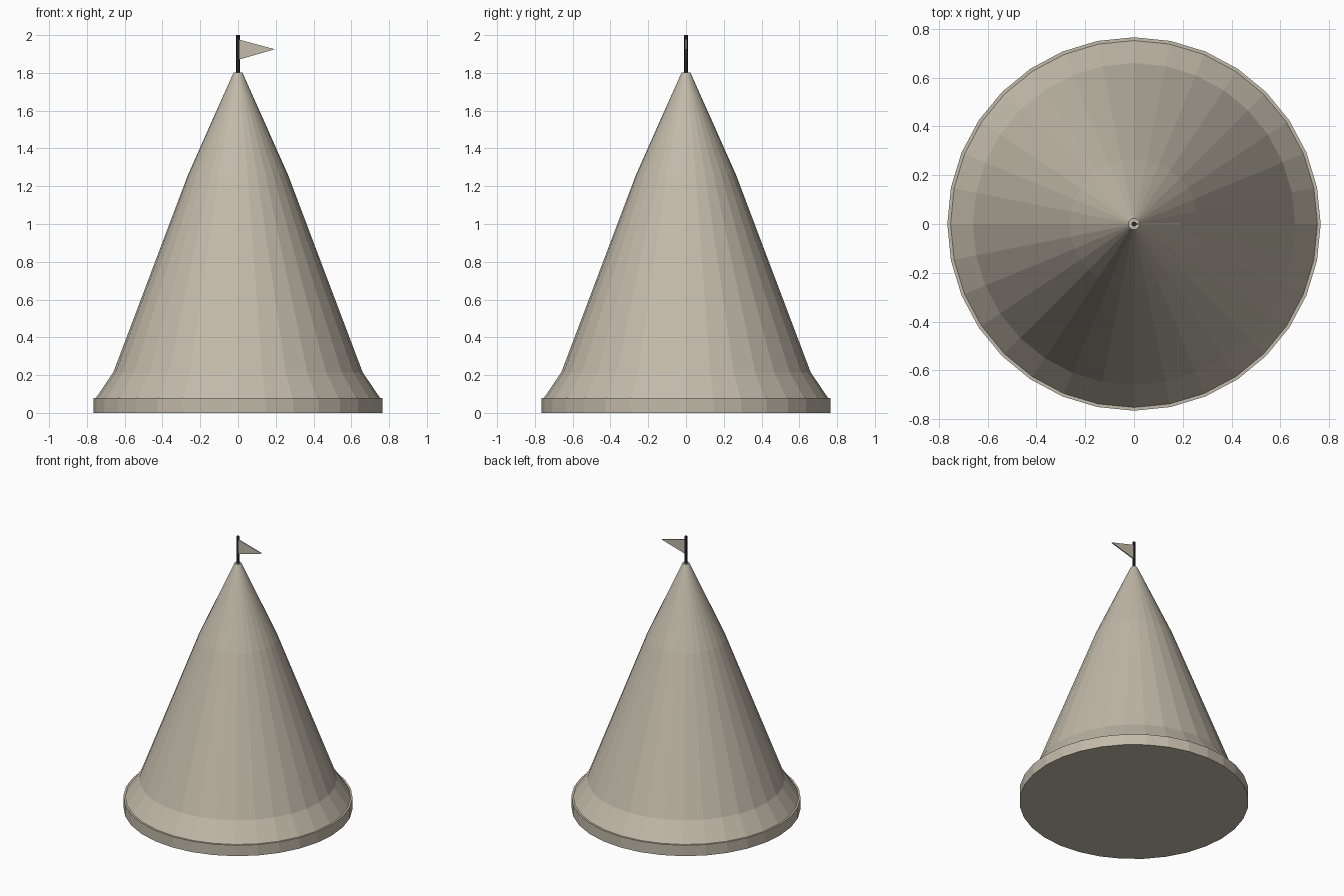
import bpy, bmesh, math

if "Cube" in bpy.data.objects:
    bpy.data.objects.remove(bpy.data.objects["Cube"])


def material(name, rgb):
    m = bpy.data.materials.new(name)
    m.diffuse_color = (*rgb, 1)
    m.use_nodes = True
    m.node_tree.nodes["Principled BSDF"].inputs["Base Color"].default_value = m.diffuse_color
    return m


canvas = material("canvas tan", (0.54, 0.49, 0.40))
iron = material("dark iron", (0.02, 0.026, 0.035))


def finish(name, bm, mat):
    bmesh.ops.recalc_face_normals(bm, faces=bm.faces)
    mesh = bpy.data.meshes.new(name)
    bm.to_mesh(mesh)
    bm.free()
    mesh.materials.append(mat)
    bpy.context.collection.objects.link(bpy.data.objects.new(name, mesh))


def lathe(name, profile, sides, mat):
    """Capped, flat-faced turned shape from (radius, height) pairs."""
    bm = bmesh.new()
    rings = []
    for r, z in profile:
        angles = [math.tau * i / sides for i in range(sides)]
        rings.append([bm.verts.new((r * math.cos(a), r * math.sin(a), z)) for a in angles])
    for low, high in zip(rings, rings[1:]):
        for i in range(sides):
            j = (i + 1) % sides
            bm.faces.new((low[i], low[j], high[j], high[i]))
    bm.faces.new(rings[0][::-1])
    bm.faces.new(rings[-1])
    finish(name, bm, mat)


# Round base, flared roof and pole
lathe("base_rim", [(0.765, 0), (0.765, 0.08)], 32, canvas)
lathe("cone_roof", [(0.753, 0.078), (0.66, 0.215), (0.265, 1.26), (0.023, 1.803)], 32, canvas)
lathe("flag_pole", [(0.01, 1.79), (0.01, 2.0)], 8, iron)

# Triangular pennant
bm = bmesh.new()
corners = [(0.004, 1.87), (0.195, 1.925), (0.004, 1.977)]
front = [bm.verts.new((x, -0.004, z)) for x, z in corners]
back = [bm.verts.new((x, 0.004, z)) for x, z in corners]
bm.faces.new(front)
bm.faces.new(back[::-1])
for i in range(3):
    j = (i + 1) % 3
    bm.faces.new((front[i], back[i], back[j], front[j]))
finish("pennant", bm, canvas)
